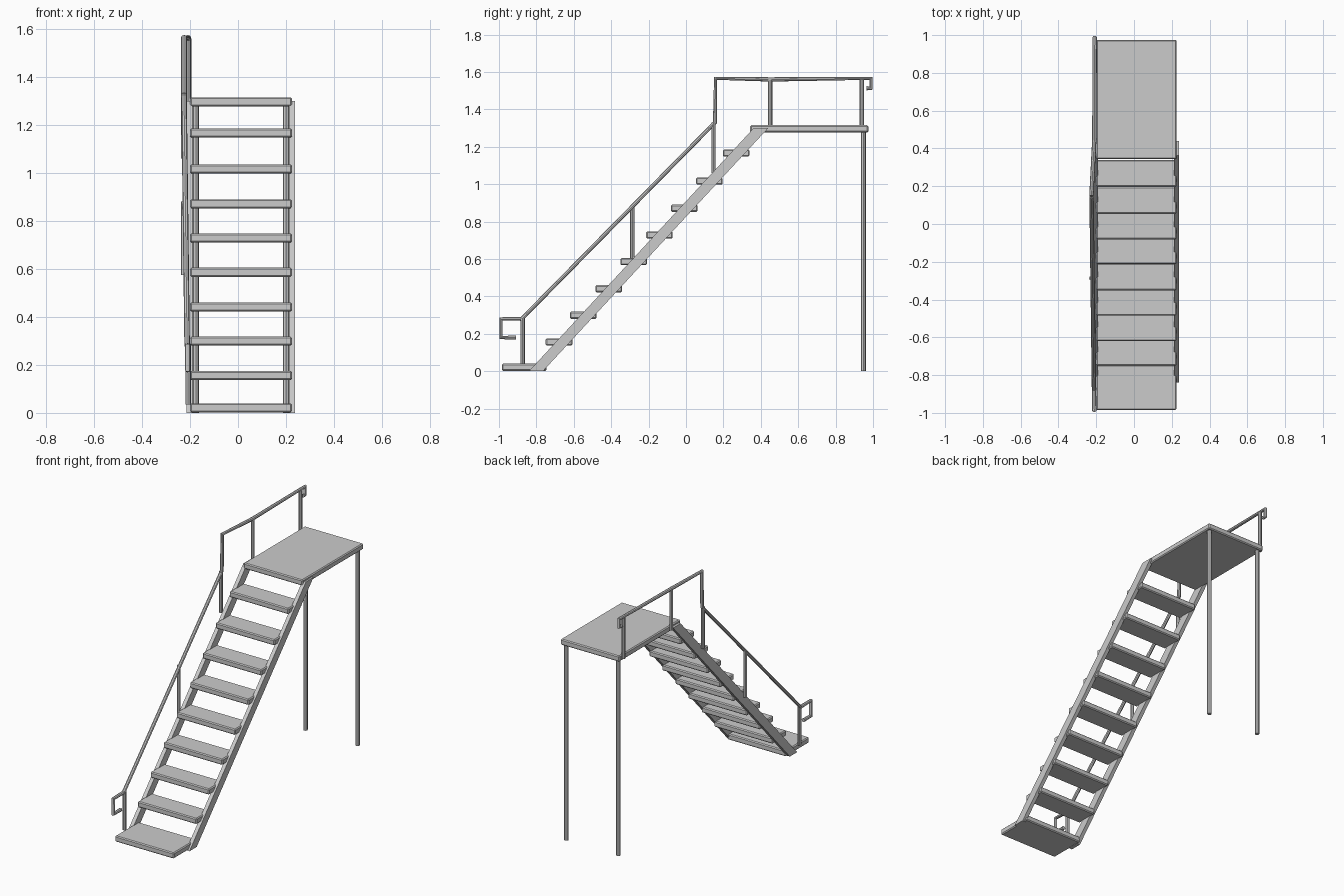
import bpy, bmesh
from mathutils import Vector

if "Cube" in bpy.data.objects:
    bpy.data.objects.remove(bpy.data.objects["Cube"])


def mesh_object(name, bm):
    bmesh.ops.recalc_face_normals(bm, faces=bm.faces)
    me = bpy.data.meshes.new(name)
    bm.to_mesh(me)
    bm.free()
    ob = bpy.data.objects.new(name, me)
    bpy.context.collection.objects.link(ob)
    return ob


def prism(name, profile, x0, x1):
    """Extrude a (y, z) outline from x0 to x1."""
    bm = bmesh.new()
    face = bm.faces.new([bm.verts.new((x0, y, z)) for y, z in profile])
    out = bmesh.ops.extrude_face_region(bm, geom=[face])
    moved = [v for v in out["geom"] if isinstance(v, bmesh.types.BMVert)]
    bmesh.ops.translate(bm, verts=moved, vec=(x1 - x0, 0, 0))
    return mesh_object(name, bm)


def slab(name, y0, y1, top, thick=0.038):
    """Step board with slightly chamfered edges."""
    z0 = top - thick
    ob = prism(name, [(y0, z0), (y1, z0), (y1, top), (y0, top)], -0.2, 0.225)
    bev = ob.modifiers.new("chamfer", "BEVEL")
    bev.width = 0.006
    bev.segments = 1
    return ob


def tube(name, points, radius):
    """Faceted tube along a path."""
    cu = bpy.data.curves.new(name, "CURVE")
    cu.dimensions = "3D"
    cu.bevel_depth = radius
    cu.bevel_resolution = 2
    cu.use_fill_caps = True
    sp = cu.splines.new("POLY")
    sp.points.add(len(points) - 1)
    for p, co in zip(sp.points, points):
        p.co = (*co, 1)
    sp.use_smooth = False
    ob = bpy.data.objects.new(name, cu)
    bpy.context.collection.objects.link(ob)
    bpy.ops.object.select_all(action="DESELECT")
    ob.select_set(True)
    bpy.context.view_layer.objects.active = ob
    bpy.ops.object.convert(target="MESH")


# Bottom step, climbing treads and landing
slab("bottom_step", -0.985, -0.745, 0.04)
fronts = [-0.75, -0.62, -0.484, -0.351, -0.213, -0.081, 0.054, 0.197]
tops = [0.175, 0.318, 0.46, 0.605, 0.748, 0.89, 1.035, 1.185]
for i, (y, z) in enumerate(zip(fronts, tops)):
    slab(f"tread_{i + 1}", y, y + 0.142, z)
slab("landing", 0.343, 0.975, 1.315)

# Sloping stringers either side
slope = [(-0.84, 0.0), (-0.765, 0.0), (0.44, 1.3), (0.362, 1.3)]
prism("left_stringer", slope, -0.215, -0.19)
prism("right_stringer", slope, 0.212, 0.237)

# Rear legs under the landing
for side, x in (("left", -0.176), ("right", 0.2)):
    tube(f"{side}_leg", [(x, 0.948, 0), (x, 0.948, 1.29)], 0.0135)

# Handrail with a returned loop at the foot and a hook at the top
tube("handrail", [
    (-0.21, -0.91, 0.18), (-0.21, -0.988, 0.18), (-0.21, -0.988, 0.28),
    (-0.212, -0.878, 0.28), (-0.225, 0.155, 1.33), (-0.225, 0.158, 1.566),
    (-0.21, 0.45, 1.56), (-0.208, 0.988, 1.566), (-0.208, 0.988, 1.513),
    (-0.208, 0.965, 1.513)], 0.0115)

# Rail posts: x, y, bottom, top
posts = [(-0.208, -0.873, 0.035, 0.285), (-0.227, -0.287, 0.575, 0.88),
         (-0.225, 0.147, 1.06, 1.33), (-0.208, 0.45, 1.29, 1.56),
         (-0.206, 0.94, 1.29, 1.56)]
for i, (x, y, a, b) in enumerate(posts):
    tube(f"rail_post_{i + 1}", [(x, y, a), (x, y, b)], 0.0115)
